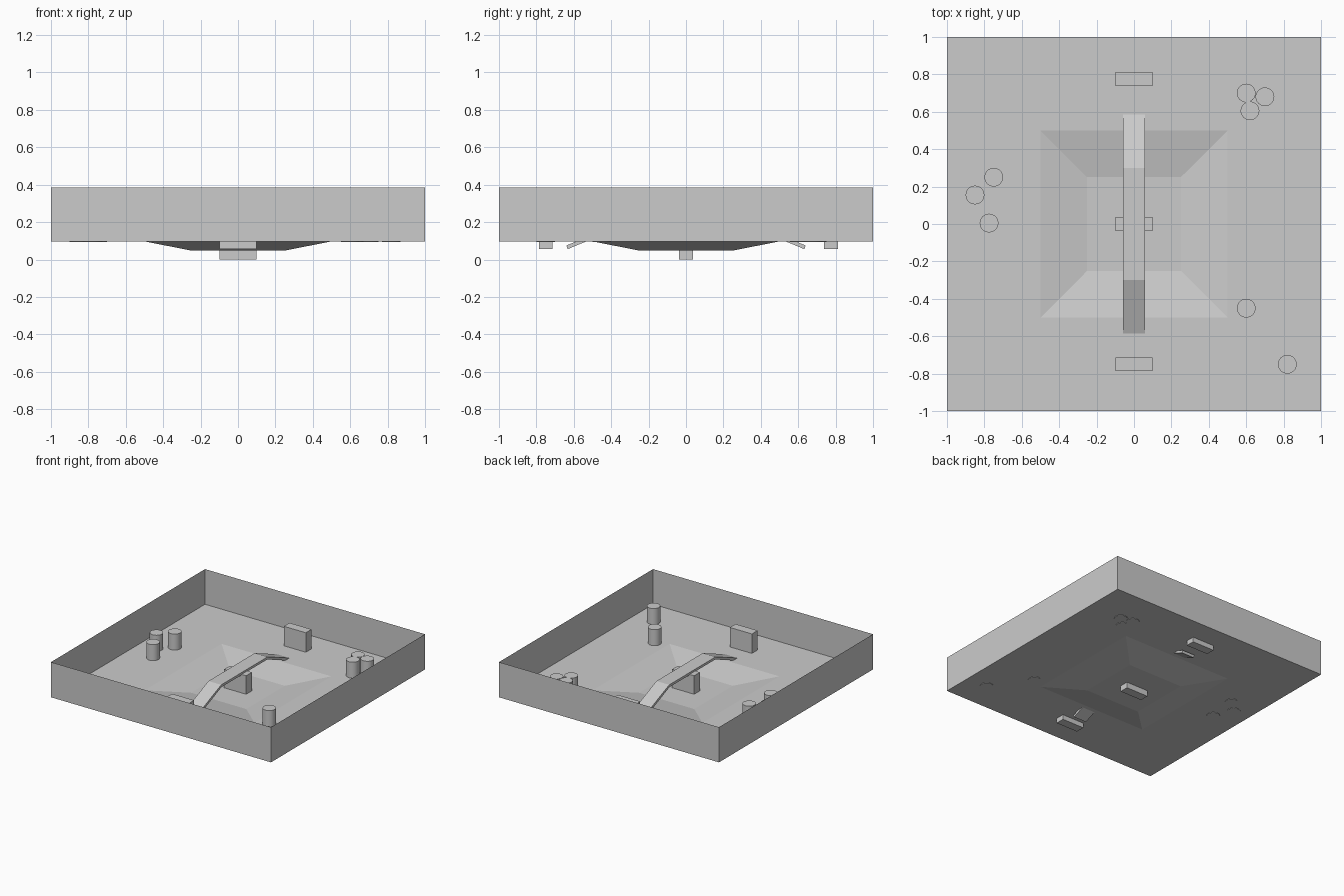
import bpy
import bmesh

if "Cube" in bpy.data.objects:
    bpy.data.objects.remove(bpy.data.objects["Cube"])

FLOOR = 0.097


def make_object(name, bm):
    mesh = bpy.data.meshes.new(name)
    bm.to_mesh(mesh)
    bm.free()
    obj = bpy.data.objects.new(name, mesh)
    bpy.context.collection.objects.link(obj)
    return obj


def box(name, center, size):
    bm = bmesh.new()
    bmesh.ops.create_cube(bm, size=1)
    bmesh.ops.scale(bm, vec=size, verts=bm.verts)
    bmesh.ops.translate(bm, vec=center, verts=bm.verts)
    return make_object(name, bm)


# Thin-walled arena: square rings from wall rim down to the sunken basin
bm = bmesh.new()
rings = []
for r, z in [(1, 0.386), (1, FLOOR), (0.5, FLOOR), (0.25, 0.048)]:
    rings.append([bm.verts.new((sx * r, sy * r, z))
                  for sx, sy in [(-1, -1), (1, -1), (1, 1), (-1, 1)]])
for a, b in zip(rings, rings[1:]):
    for i in range(4):
        j = (i + 1) % 4
        bm.faces.new((a[j], a[i], b[i], b[j]))
bm.faces.new(rings[-1])
bmesh.ops.reverse_faces(bm, faces=[f for f in bm.faces if f.calc_center_median().z > 0 and f.normal.z < 0])
bm.normal_update()
make_object("arena_floor_and_walls", bm)

# Bridge: flat deck with a ramp at each end, extruded across x
half_top = [(0.64, 0.075), (0.3, 0.215)]
half_bottom = [(0.296, 0.195), (0.632, 0.056)]
profile = (half_top + [(-y, z) for y, z in reversed(half_top)]
           + [(-y, z) for y, z in reversed(half_bottom)] + half_bottom)
bm = bmesh.new()
side = bm.faces.new([bm.verts.new((-0.058, y, z)) for y, z in profile])
ext = bmesh.ops.extrude_face_region(bm, geom=[side], use_keep_orig=True)
bmesh.ops.translate(bm, vec=(0.116, 0, 0),
                    verts=[v for v in ext["geom"] if isinstance(v, bmesh.types.BMVert)])
bmesh.ops.recalc_face_normals(bm, faces=bm.faces)
make_object("bridge", bm)

# Pier under the bridge and blocks beyond both ramps
box("bridge_pier", (0, 0, 0.1), (0.2, 0.074, 0.2))
box("front_block", (0, -0.75, 0.157), (0.2, 0.074, 0.2))
box("back_block", (0, 0.775, 0.157), (0.2, 0.074, 0.2))

# Scattered round posts
posts = [(0.6, 0.7), (0.7, 0.68), (0.62, 0.605), (-0.75, 0.25),
         (-0.85, 0.155), (-0.775, 0.005), (0.6, -0.45), (0.82, -0.75)]
for i, (x, y) in enumerate(posts):
    bpy.ops.mesh.primitive_cylinder_add(vertices=32, radius=0.05, depth=0.135,
                                        location=(x, y, 0.161))
    bpy.context.object.name = f"post_{i + 1}"
    bpy.ops.object.shade_smooth_by_angle()
